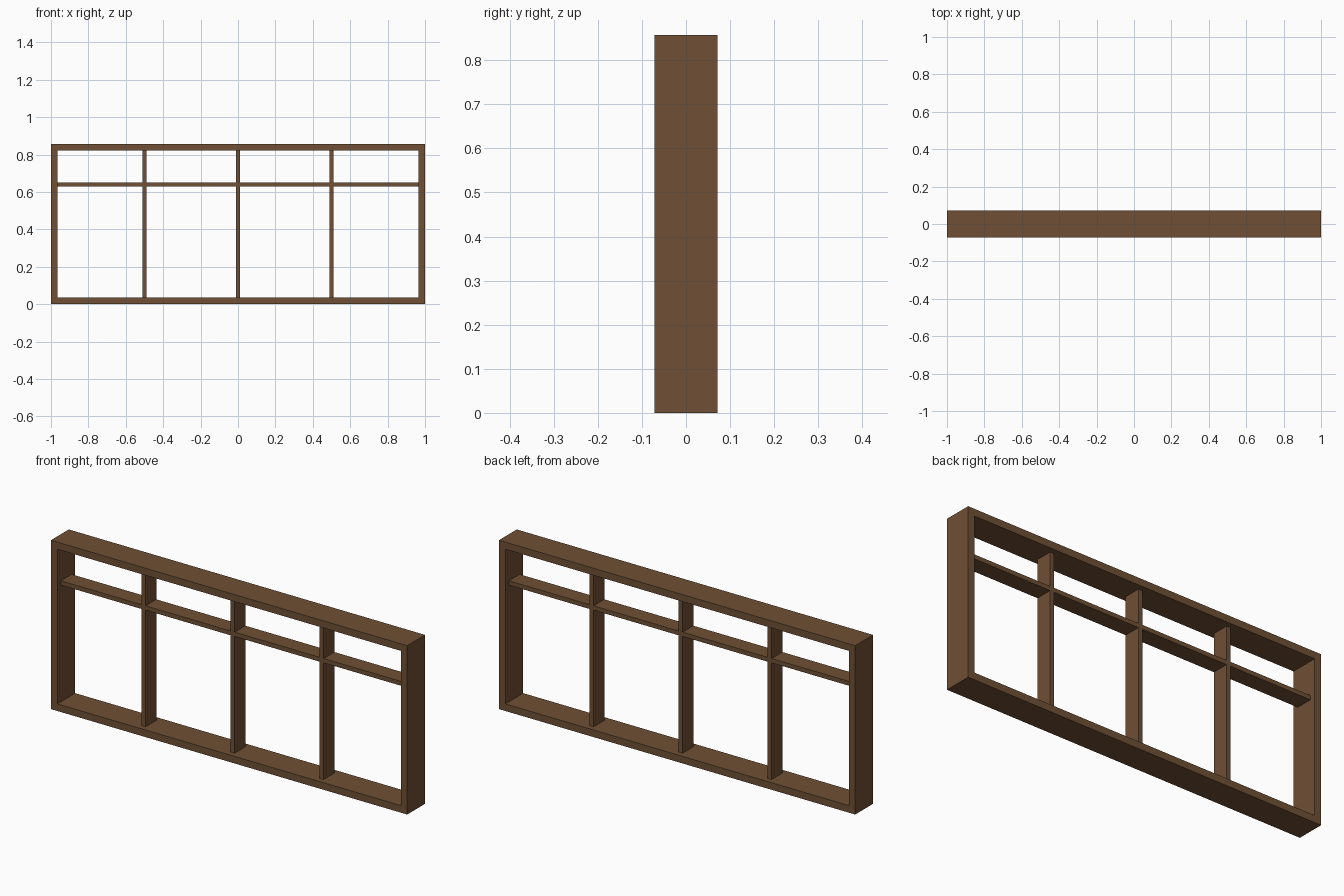
import bpy

cube = bpy.data.objects.get("Cube")
if cube:
    bpy.data.objects.remove(cube, do_unlink=True)

# Single brown wood colour
wood = bpy.data.materials.new("brown_wood")
wood.use_nodes = True
colour = (0.16, 0.08, 0.035, 1)
wood.diffuse_color = colour
wood.node_tree.nodes["Principled BSDF"].inputs["Base Color"].default_value = colour

WIDTH, DEPTH, HEIGHT = 2.0, 0.143, 0.857
FRAME = 0.036                      # outer frame thickness
BAR, BAR_DEPTH = 0.022, 0.086      # slimmer inner bars
INNER_W = WIDTH - 2 * FRAME
INNER_H = HEIGHT - 2 * FRAME
MID = HEIGHT / 2
BAR_Z = 0.639


def board(name, size, x, z):
    bpy.ops.mesh.primitive_cube_add(size=1, location=(x, 0, z))
    obj = bpy.context.object
    obj.name = name
    obj.scale = size
    bpy.ops.object.transform_apply(location=False, rotation=False, scale=True)
    obj.data.materials.append(wood)
    return obj


# Outer frame: full-height posts with rails fitted between them
for name, side in (("left_post", 1), ("right_post", -1)):
    board(name, (FRAME, DEPTH, HEIGHT), side * (WIDTH - FRAME) / 2, MID)
board("bottom_rail", (INNER_W, DEPTH, FRAME), 0, FRAME / 2)
board("top_rail", (INNER_W, DEPTH, FRAME), 0, HEIGHT - FRAME / 2)

# Upright dividers
for name, x in (("right_divider", -0.5), ("centre_divider", 0), ("left_divider", 0.5)):
    board(name, (BAR, BAR_DEPTH, INNER_H), x, MID)

# Horizontal crossbar
board("crossbar", (INNER_W, BAR_DEPTH, BAR), 0, BAR_Z)
